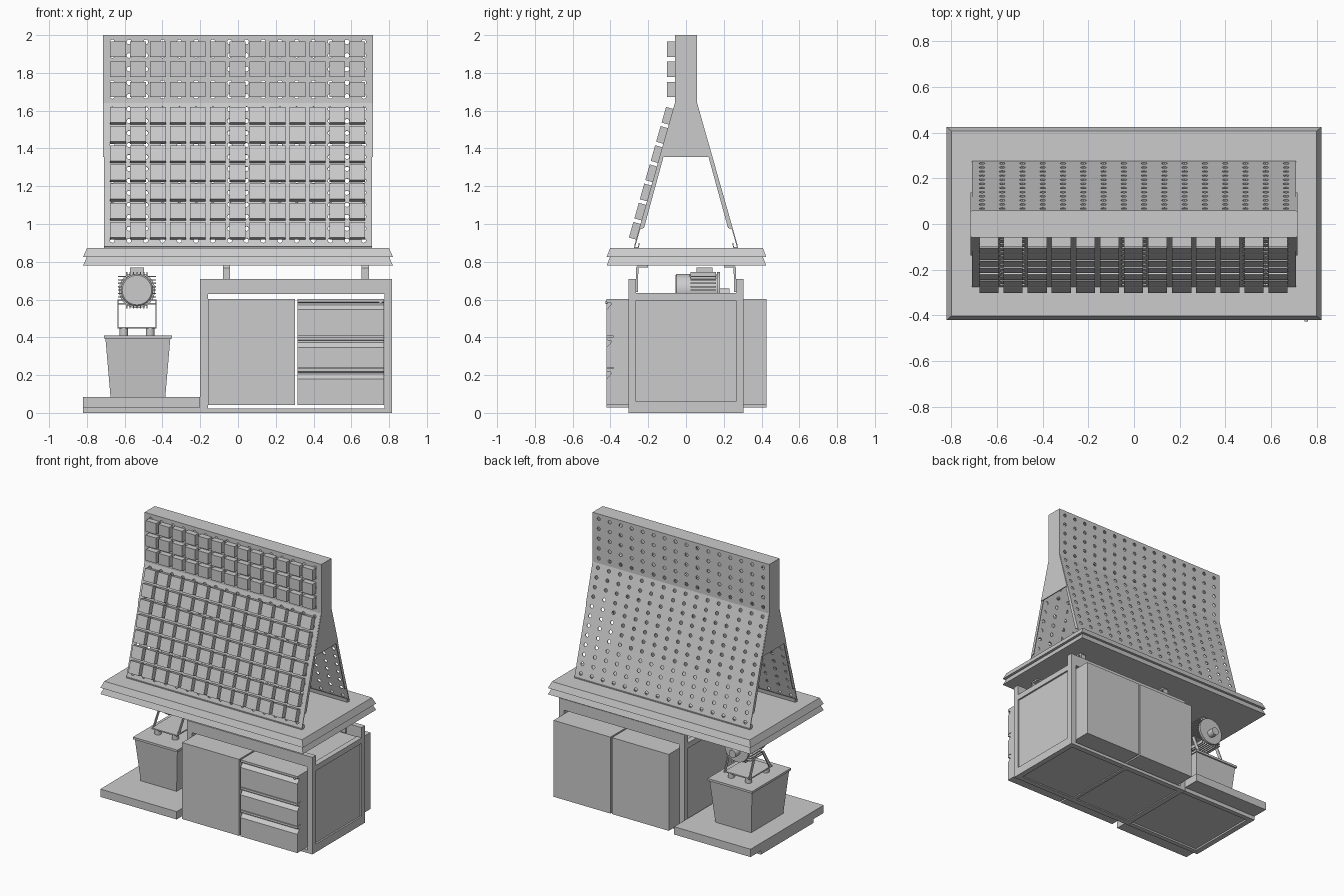
import bpy, bmesh, math
from mathutils import Matrix, Vector

if "Cube" in bpy.data.objects:
    bpy.data.objects.remove(bpy.data.objects["Cube"])


def finish(name, bm, smooth=False):
    bmesh.ops.remove_doubles(bm, verts=bm.verts, dist=1e-5)
    bmesh.ops.recalc_face_normals(bm, faces=bm.faces)
    me = bpy.data.meshes.new(name)
    bm.to_mesh(me)
    bm.free()
    ob = bpy.data.objects.new(name, me)
    bpy.context.collection.objects.link(ob)
    if smooth:
        bpy.context.view_layer.objects.active = ob
        ob.select_set(True)
        bpy.ops.object.shade_smooth_by_angle()
        ob.select_set(False)
    return ob


def add_box(bm, x0, x1, y0, y1, z0, z1, rot=0.0):
    m = (Matrix.Translation(((x0 + x1) / 2, (y0 + y1) / 2, (z0 + z1) / 2))
         @ Matrix.Rotation(rot, 4, 'X') @ Matrix.Diagonal((x1 - x0, y1 - y0, z1 - z0, 1)))
    bmesh.ops.create_cube(bm, size=1, matrix=m)


def boxes(name, *dims):
    # join needs no welding, so touching boxes stay separate shells
    bm = bmesh.new()
    for d in dims:
        add_box(bm, *d)
    return finish(name, bm)


def prism(name, profile, x0, x1):
    bm = bmesh.new()
    a = [bm.verts.new((x0, y, z)) for y, z in profile]
    b = [bm.verts.new((x1, y, z)) for y, z in profile]
    bm.faces.new(a)
    bm.faces.new(b[::-1])
    for i in range(len(a)):
        j = (i + 1) % len(a)
        bm.faces.new((a[i], a[j], b[j], b[i]))
    return finish(name, bm)


def frustum(name, low, high):
    # low / high: x0, x1, y0, y1, z
    bm = bmesh.new()
    rings = [[bm.verts.new(p) for p in ((x0, y0, z), (x1, y0, z), (x1, y1, z), (x0, y1, z))]
             for x0, x1, y0, y1, z in (low, high)]
    bm.faces.new(rings[0][::-1])
    bm.faces.new(rings[1])
    for i in range(4):
        j = (i + 1) % 4
        bm.faces.new((rings[0][i], rings[0][j], rings[1][j], rings[1][i]))
    return finish(name, bm)


def cylinder(name, c, r1, r2, depth, axis='Z'):
    bm = bmesh.new()
    rot = Matrix.Rotation(math.pi / 2, 4, 'X') if axis == 'Y' else Matrix()
    bmesh.ops.create_cone(bm, cap_ends=True, segments=32, radius1=r1, radius2=r2,
                          depth=depth, matrix=Matrix.Translation(c) @ rot)
    return finish(name, bm, True)


def pegboard(name, top, bottom, nz, nx=16, half=0.71, r=0.013):
    # sheet of square cells, each with an octagonal hole
    bm = bmesh.new()
    top, bottom = Vector((0, *top)), Vector((0, *bottom))
    length = (bottom - top).length
    down = (bottom - top) / length
    cw, ch = 2 * half / nx, length / nz
    for i in range(nx):
        for k in range(nz):
            c = top + down * ch * (k + 0.5) + Vector((-half + cw * (i + 0.5), 0, 0))
            outer, inner = [], []
            for n in range(8):
                ca, sa = math.cos(n * math.pi / 4), math.sin(n * math.pi / 4)
                o = (round(ca) * cw / 2, round(sa) * ch / 2)
                outer.append(bm.verts.new(c + Vector((o[0], 0, 0)) + down * o[1]))
                inner.append(bm.verts.new(c + Vector((ca * r, 0, 0)) + down * sa * r))
            for n in range(8):
                m = (n + 1) % 8
                bm.faces.new((outer[n], outer[m], inner[m], inner[n]))
    ob = finish(name, bm)
    mod = ob.modifiers.new("thickness", 'SOLIDIFY')
    mod.thickness, mod.offset = 0.006, 0
    return ob


# Double-sided tool board
for s, side in ((-1, "front"), (1, "back")):
    pegboard(side + "_upper_pegboard", (s * 0.056, 2.0), (s * 0.056, 1.64), 5)
    pegboard(side + "_lower_pegboard", (s * 0.056, 1.64), (s * 0.272, 0.88), 12)
    prism(side + "_bottom_lip", [(s * 0.275, 0.87), (s * 0.25, 0.87), (s * 0.245, 0.90),
                                 (s * 0.25, 0.90), (s * 0.254, 0.878), (s * 0.275, 0.878)], -0.71, 0.71)
    for x in (-0.71, 0.704):
        prism(side + "_edge_flange", [(s * 0.134, 1.36), (s * 0.118, 1.36),
                                      (s * 0.222, 0.98), (s * 0.246, 0.97)], x, x + 0.006)
boxes("board_top", (-0.71, 0.71, -0.058, 0.058, 1.992, 2.0))
gable = [(-0.058, 2), (0.058, 2), (0.058, 1.64), (0.138, 1.355), (-0.138, 1.355), (-0.058, 1.64)]
for x in (-0.715, 0.708):
    prism("board_side_plate", gable, x, x + 0.007)

# Storage bins: 3 upright rows and 7 tilted rows
bm = bmesh.new()
tilt = math.atan2(0.216, 0.76)
for col in range(13):
    x = -0.635 + col * 0.1055
    for row in range(3):
        z = 1.925 - row * 0.106
        add_box(bm, x - 0.042, x + 0.042, -0.1, -0.058, z - 0.04, z + 0.04)
    for row in range(7):
        z = 1.573 - row * 0.1015
        y = -0.059 - (1.64 - z) * 0.216 / 0.76 - 0.02
        add_box(bm, x - 0.042, x + 0.042, y - 0.02, y + 0.02, z - 0.043, z + 0.043, -tilt)
finish("storage_bins", bm)

# Two-layer worktop with sloped edges
for z in (0.78, 0.826):
    frustum("worktop_layer", (-0.82, 0.82, -0.42, 0.425, z), (-0.8, 0.8, -0.402, 0.407, z + 0.046))

# Brackets carrying the worktop
for x in (-0.08, 0.655):
    for s in (-1, 1):
        prism("worktop_bracket", [(s * 0.265, 0.64), (s * 0.265, 0.768), (s * 0.257, 0.779), (s * 0.2, 0.779),
                                  (s * 0.2, 0.769), (s * 0.252, 0.769), (s * 0.255, 0.64)], x, x + 0.038)

# Cabinet frame
for y0, y1 in ((-0.305, -0.265), (0.265, 0.305)):
    boxes("frame_top_beam", (-0.2, 0.815, y0, y1, 0.63, 0.71))
    boxes("frame_bottom_rail", (-0.2, 0.815, y0, y1, 0, 0.022))
    for x in (-0.2, 0.775):
        boxes("frame_post", (x, x + 0.04, y0, y1, 0, 0.71))
for x in (-0.2, 0.775):
    boxes("frame_side_rails", (x, x + 0.04, -0.265, 0.265, 0, 0.06),
          (x, x + 0.04, -0.265, 0.265, 0.595, 0.635))
    boxes("cabinet_side_panel", (x + 0.012, x + 0.028, -0.265, 0.265, 0.06, 0.6))
boxes("cabinet_floor", (-0.16, 0.295, -0.265, 0.265, 0.008, 0.018),
      (0.318, 0.775, -0.265, 0.265, 0.008, 0.018))
boxes("frame_middle_rail", (0.295, 0.318, -0.265, 0.265, 0, 0.02))

# Door cabinet and drawer cabinet
boxes("door_cabinet", (-0.158, 0.302, -0.42, 0.425, 0.043, 0.602))
boxes("drawer_cabinet_body", (0.314, 0.774, -0.385, 0.425, 0.043, 0.602))
for z0, z1 in ((0.043, 0.235), (0.239, 0.402), (0.406, 0.602)):
    prism("drawer_front", [(-0.385, z0), (-0.42, z0), (-0.42, z1 - 0.055), (-0.398, z1 - 0.03),
                           (-0.398, z1 - 0.02), (-0.42, z1 - 0.016), (-0.42, z1), (-0.385, z1)], 0.314, 0.774)
cylinder("cabinet_lock", (0.755, -0.421, 0.585), 0.008, 0.008, 0.01, 'Y')

# Platform beside the cabinet
boxes("platform_slab", (-0.82, -0.202, -0.42, 0.425, 0.028, 0.085))
boxes("platform_base", (-0.82, -0.202, -0.305, -0.27, 0, 0.028), (-0.82, -0.202, 0.27, 0.305, 0, 0.028),
      (-0.82, -0.78, -0.27, 0.27, 0, 0.028), (-0.78, -0.202, -0.27, 0.27, 0.012, 0.028))

# Tapered tank with lid rim
frustum("tank", (-0.675, -0.385, -0.16, 0.21, 0.085), (-0.702, -0.358, -0.19, 0.24, 0.397))
boxes("tank_lid", (-0.71, -0.35, -0.2, 0.25, 0.395, 0.411))
for x in (-0.605, -0.465):
    for y in (-0.06, 0.14):
        cylinder("pump_foot", (x, y, 0.43), 0.023, 0.023, 0.04)
boxes("pump_base_plate", (-0.638, -0.432, -0.09, 0.17, 0.447, 0.456))

# Motor stand with slanted legs
for x in (-0.638, -0.438):
    for y0, y1 in ((-0.08, 0.01), (0.16, 0.1)):
        prism("motor_stand_leg", [(y0, 0.452), (y0 + 0.025, 0.452), (y1 + 0.025, 0.6), (y1, 0.6)], x, x + 0.006)

# Finned motor
MX, MZ = -0.535, 0.65
cylinder("motor_body", (MX, 0.09, MZ), 0.082, 0.082, 0.16, 'Y')
cylinder("motor_fan_cover", (MX, -0.015, MZ), 0.086, 0.086, 0.07, 'Y')
cylinder("motor_fan_cap", (MX, -0.0525, MZ), 0.086, 0.078, 0.007, 'Y')
cylinder("motor_end_disc", (MX, 0.172, MZ), 0.096, 0.096, 0.016, 'Y')
fins = []
for k in range(-4, 5):
    o = k * 0.018
    fins.append((MX - 0.1, MX + 0.1, 0.025, 0.16, MZ + o - 0.003, MZ + o + 0.003))
    if abs(k) < 4:
        fins.append((MX + o - 0.003, MX + o + 0.003, 0.025, 0.16, MZ - 0.098, MZ + 0.095))
boxes("motor_fins", *fins)
boxes("motor_terminal_box", (MX - 0.037, MX + 0.037, 0.055, 0.14, 0.71, 0.77))
cylinder("motor_shaft_hub", (MX, 0.195, MZ - 0.02), 0.028, 0.028, 0.07, 'Y')
